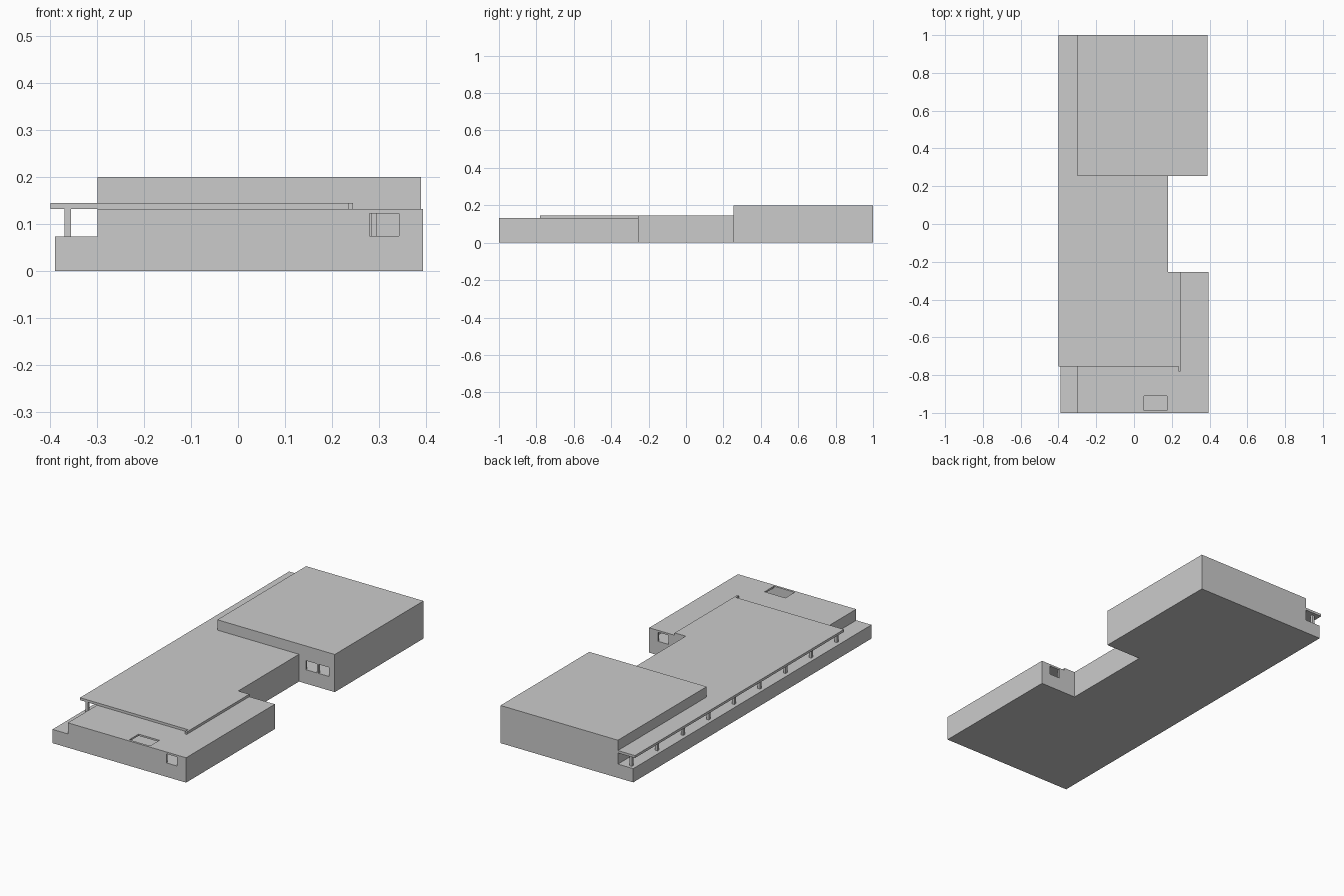
import bpy
import bmesh

if "Cube" in bpy.data.objects:
    bpy.data.objects.remove(bpy.data.objects["Cube"])

# One plain wall colour
grey = bpy.data.materials.new("light_grey")
grey.diffuse_color = (0.6, 0.6, 0.6, 1)
grey.use_nodes = True
grey.node_tree.nodes["Principled BSDF"].inputs["Base Color"].default_value = grey.diffuse_color

FLOOR = 0.073    # raised floor level
EAVE = 0.132     # top of the low walls
HEAD = 0.122     # top of the window openings


def prism(name, outline, z0, z1):
    """Extrude a counter-clockwise outline from z0 to z1."""
    bm = bmesh.new()
    face = bm.faces.new([bm.verts.new((x, y, z0)) for x, y in outline])
    top = bmesh.ops.extrude_face_region(bm, geom=[face])["geom"]
    verts = [v for v in top if isinstance(v, bmesh.types.BMVert)]
    bmesh.ops.translate(bm, verts=verts, vec=(0, 0, z1 - z0))
    bmesh.ops.recalc_face_normals(bm, faces=bm.faces)
    mesh = bpy.data.meshes.new(name)
    bm.to_mesh(mesh)
    bm.free()
    mesh.materials.append(grey)
    obj = bpy.data.objects.new(name, mesh)
    bpy.context.collection.objects.link(obj)
    return obj


def box(name, x0, x1, y0, y1, z0, z1):
    return prism(name, [(x0, y0), (x1, y0), (x1, y1), (x0, y1)], z0, z1)


def cut(obj, *bounds):
    """Subtract a box from an object."""
    cutter = box("cutter", *bounds)
    cutter.hide_render = True
    mod = obj.modifiers.new("cut", "BOOLEAN")
    mod.operation = "DIFFERENCE"
    mod.solver = "EXACT"
    mod.object = cutter
    bpy.context.view_layer.objects.active = obj
    bpy.ops.object.modifier_apply(modifier=mod.name)
    bpy.data.objects.remove(cutter, do_unlink=True)


# Low front wing: hollow room, a window at each end and a roof light
front_wing = box("front_wing", -0.30, 0.395, -1.0, -0.255, 0, EAVE)
cut(front_wing, -0.29, 0.385, -0.99, -0.265, FLOOR, 0.123)
cut(front_wing, 0.28, 0.343, -1.05, -0.95, FLOOR + 0.001, HEAD)
cut(front_wing, 0.28, 0.343, -0.30, -0.20, FLOOR + 0.001, HEAD)
cut(front_wing, 0.053, 0.175, -0.988, -0.91, 0.10, 0.20)

# Tall back hall: hollow room with a pair of windows facing the courtyard
back_hall = box("back_hall", -0.30, 0.39, 0.255, 1.0, 0, 0.20)
cut(back_hall, -0.29, 0.38, 0.265, 0.99, FLOOR, 0.19)
for x0, x1 in ((0.22, 0.285), (0.296, 0.355)):
    cut(back_hall, x0, x1, 0.20, 0.30, FLOOR + 0.001, HEAD)

# Link between the two wings
box("middle_link", -0.30, 0.18, -0.255, 0.255, 0, EAVE)

# Raised porch along the left side
box("porch_floor", -0.39, -0.30, -1.0, 1.0, 0, FLOOR)

# Flat roof over the link, the porch and part of the front wing
prism("flat_roof", [
    (-0.40, -0.755), (0.235, -0.755), (0.235, -0.78), (0.245, -0.78),
    (0.245, -0.255), (0.18, -0.255), (0.18, 0.255), (-0.30, 0.255),
    (-0.30, 1.0), (-0.40, 1.0)], EAVE, 0.145)

# Porch posts
for i in range(9):
    y = 0.975 - 0.215 * i
    box("porch_post", -0.37, -0.356, y - 0.007, y + 0.007, FLOOR, EAVE)
